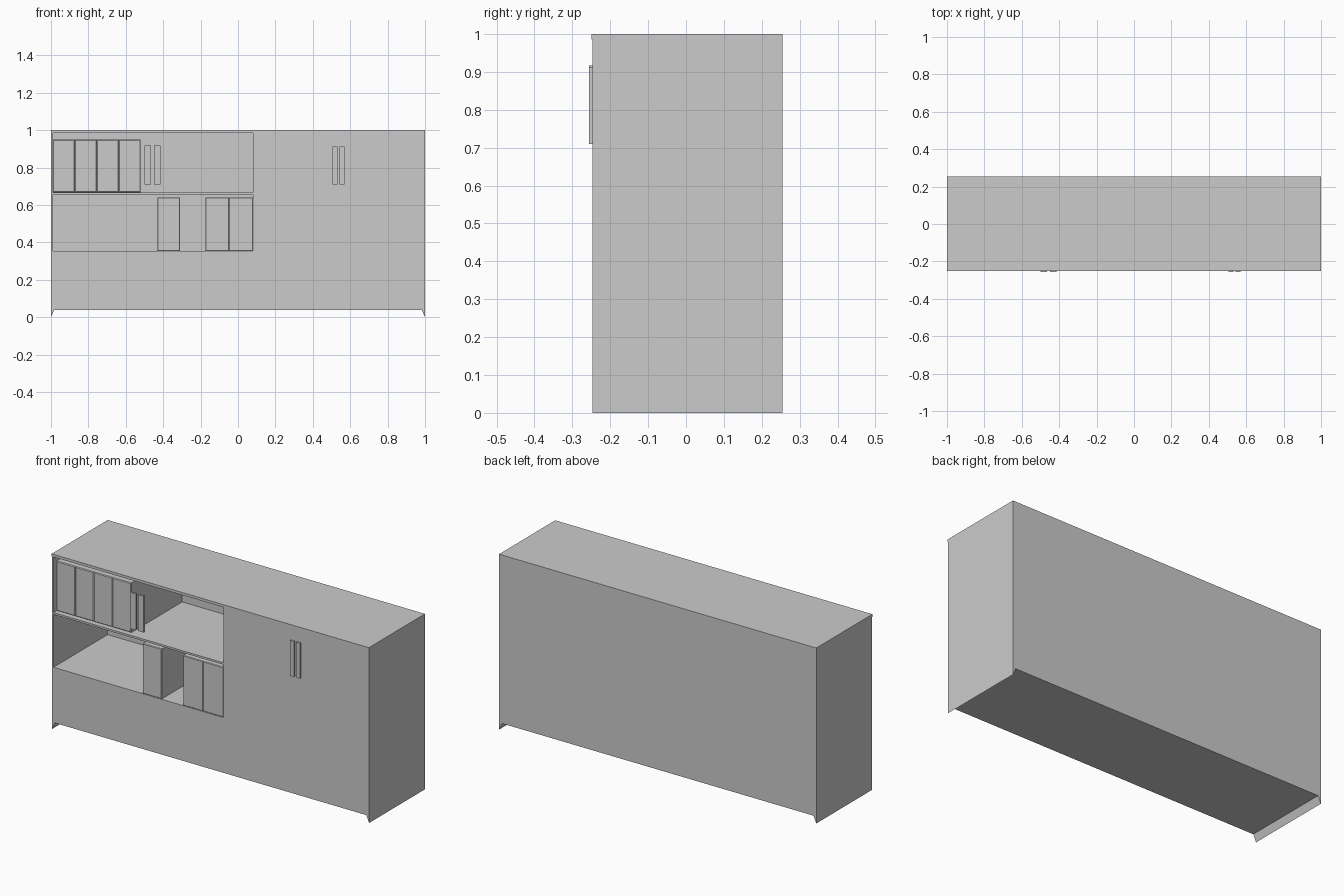
import bpy, bmesh

if "Cube" in bpy.data.objects:
    bpy.data.objects.remove(bpy.data.objects["Cube"])


def finish(name, bm):
    bmesh.ops.recalc_face_normals(bm, faces=bm.faces[:])
    me = bpy.data.meshes.new(name)
    bm.to_mesh(me)
    bm.free()
    ob = bpy.data.objects.new(name, me)
    bpy.context.collection.objects.link(ob)
    return ob


def box(name, x0, x1, y0, y1, z0, z1, chamfer=0.0):
    bm = bmesh.new()
    bmesh.ops.create_cube(bm, size=1)
    for v in bm.verts:
        v.co = ((x0 + x1) / 2 + v.co.x * (x1 - x0),
                (y0 + y1) / 2 + v.co.y * (y1 - y0),
                (z0 + z1) / 2 + v.co.z * (z1 - z0))
    if chamfer:
        edges = [e for e in bm.edges
                 if all(abs(v.co.y - y0) < 1e-5 for v in e.verts)]
        bmesh.ops.bevel(bm, geom=edges, offset=chamfer, segments=1,
                        affect='EDGES')
    return finish(name, bm)


FRONT, BACK = -0.247, 0.255

# carcass: cross-section with pointed side feet, extruded front to back
bm = bmesh.new()
profile = [(-1, 0), (-0.982, 0.04), (0.982, 0.04), (1, 0), (1, 1), (-1, 1)]
face = bm.faces.new([bm.verts.new((x, FRONT, z)) for x, z in profile])
ext = bmesh.ops.extrude_face_region(bm, geom=[face])
moved = [g for g in ext["geom"] if isinstance(g, bmesh.types.BMVert)]
bmesh.ops.translate(bm, verts=moved, vec=(0, BACK - FRONT, 0))
carcass = finish("cabinet_carcass", bm)

# two open compartments, leaving a thin shelf between them
for label, z0, z1 in (("upper", 0.667, 0.985), ("lower", 0.355, 0.656)):
    cutter = box(label + "_cutter", -0.99, 0.08, -0.4, 0.24, z0, z1)
    cutter.hide_render = True
    mod = carcass.modifiers.new(label + "_opening", 'BOOLEAN')
    mod.operation = 'DIFFERENCE'
    mod.solver = 'EXACT'
    mod.object = cutter
    bpy.context.view_layer.objects.active = carcass
    bpy.ops.object.modifier_apply(modifier=mod.name)
    bpy.data.objects.remove(cutter, do_unlink=True)

# slight overhang of the worktop above the doors
box("top_lip", -1, 1, -0.25, FRONT, 0.985, 1)

# blocks standing in the compartments
for i in range(4):
    w = 0.47 / 4
    x = -0.99 + i * w
    box(f"upper_block_{i + 1}", x, x + w, -0.22, 0.24, 0.667, 0.95, 0.004)
lower = [(-0.43, -0.31), (-0.175, -0.048), (-0.048, 0.08)]
for i, (x0, x1) in enumerate(lower):
    box(f"lower_block_{i + 1}", x0, x1, -0.245, 0.24, 0.355, 0.64, 0.003)

# paired vertical handles
for side, starts, w, top in (("left", (-0.5, -0.45), 0.035, 0.917),
                             ("right", (0.506, 0.544), 0.025, 0.912)):
    for i, x in enumerate(starts):
        box(f"{side}_handle_{i + 1}", x, x + w, -0.256, -0.246, 0.71, top)
